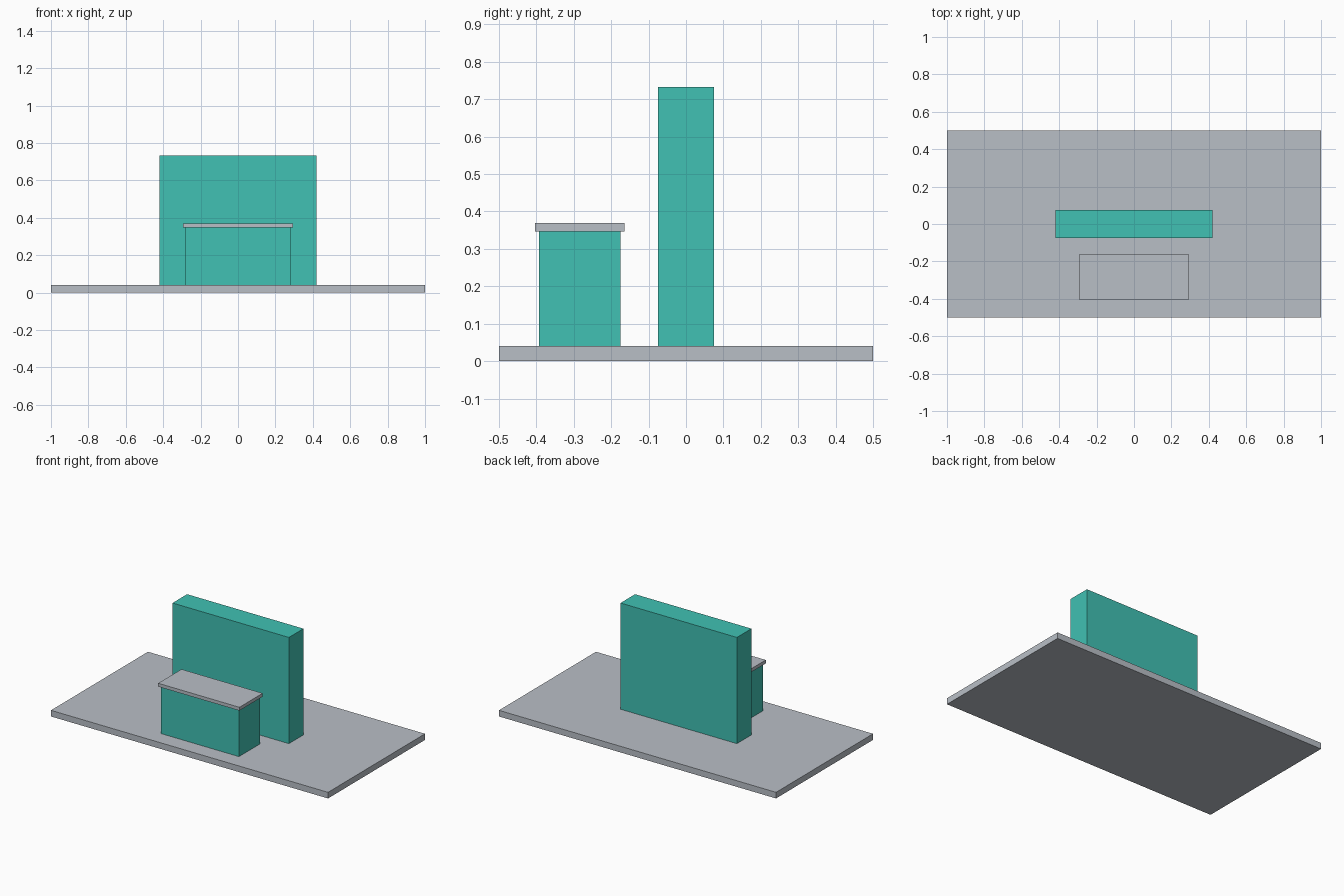
import bpy

if "Cube" in bpy.data.objects:
    bpy.data.objects.remove(bpy.data.objects["Cube"])


def make_material(name, rgb):
    mat = bpy.data.materials.new(name)
    mat.diffuse_color = (*rgb, 1.0)
    mat.use_nodes = True
    mat.node_tree.nodes["Principled BSDF"].inputs["Base Color"].default_value = mat.diffuse_color
    return mat


def make_box(name, low, high, mat):
    """Box spanning two opposite corners."""
    center = [(a + b) / 2 for a, b in zip(low, high)]
    bpy.ops.mesh.primitive_cube_add(size=1, location=center)
    obj = bpy.context.object
    obj.name = name
    obj.scale = [b - a for a, b in zip(low, high)]
    bpy.ops.object.transform_apply(location=False, rotation=False, scale=True)
    obj.data.materials.append(mat)
    return obj


teal = make_material("teal", (0.052, 0.533, 0.451))
grey = make_material("light grey", (0.485, 0.518, 0.565))

# Floor slab
make_box("floor_slab", (-1.0, -0.5, 0.0), (1.0, 0.5, 0.04), grey)

# Back wall, sunk into the slab
make_box("back_wall", (-0.42, -0.075, 0.001), (0.42, 0.075, 0.733), teal)

# Counter body, sunk into the slab, with an overhanging worktop
make_box("counter_body", (-0.282, -0.393, 0.001), (0.282, -0.175, 0.347), teal)
make_box("counter_top", (-0.293, -0.404, 0.347), (0.293, -0.164, 0.369), grey)
